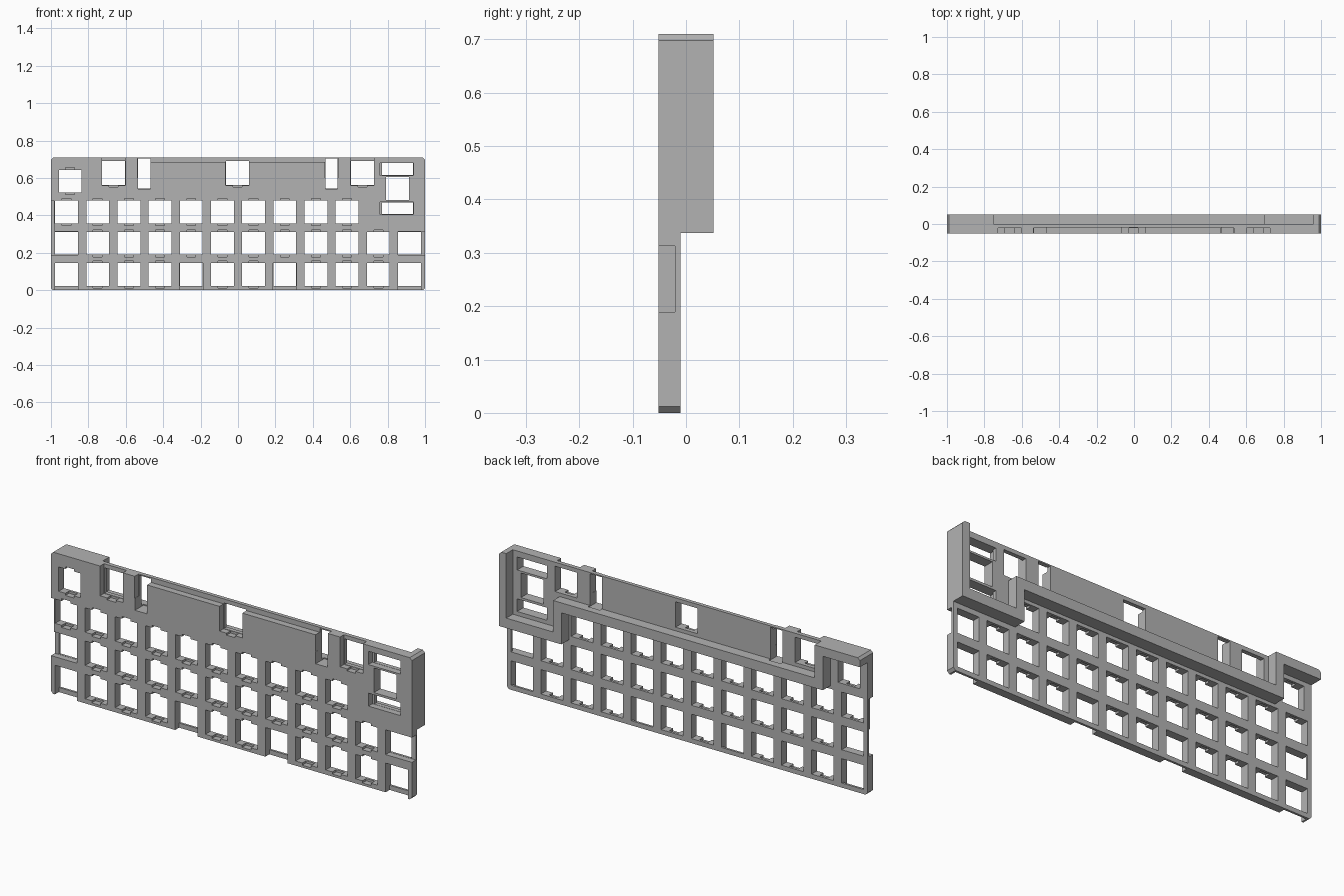
import bpy
import bmesh

if "Cube" in bpy.data.objects:
    bpy.data.objects.remove(bpy.data.objects["Cube"], do_unlink=True)

FRONT, BACK, FLOOR, RIM = -0.052, -0.01, 0.0, 0.052
LEDGE = -0.021      # depth reached by the front recesses
OUT = 0.1           # cutter overshoot
PITCH, HALF = 1 / 6, 0.061

grey = bpy.data.materials.new("plain grey")
grey.use_nodes = True
grey.diffuse_color = (0.45, 0.45, 0.45, 1)
grey.node_tree.nodes["Principled BSDF"].inputs["Base Color"].default_value = grey.diffuse_color


def finish(name, bm):
    bmesh.ops.recalc_face_normals(bm, faces=bm.faces)
    mesh = bpy.data.meshes.new(name)
    bm.to_mesh(mesh)
    bm.free()
    mesh.materials.append(grey)
    obj = bpy.data.objects.new(name, mesh)
    bpy.context.scene.collection.objects.link(obj)
    return obj


def extrude(bm, outline, y0, y1):
    """Extrude an (x, z) outline from y0 to y1."""
    face = bm.faces.new([bm.verts.new((x, y0, z)) for x, z in outline])
    moved = bmesh.ops.extrude_face_region(bm, geom=[face])["geom"]
    verts = [v for v in moved if isinstance(v, bmesh.types.BMVert)]
    bmesh.ops.translate(bm, verts=verts, vec=(0, y1 - y0, 0))


def slab(name, outline, y0, y1):
    bm = bmesh.new()
    extrude(bm, outline, y0, y1)
    return finish(name, bm)


def rect(x0, x1, z0, z1):
    return [(x0, z0), (x1, z0), (x1, z1), (x0, z1)]


def cutter(name, boxes):
    bm = bmesh.new()
    for x0, x1, z0, z1, y0, y1 in boxes:
        extrude(bm, rect(x0, x1, z0, z1), y0, y1)
    obj = finish(name, bm)
    obj.hide_render = True
    return obj


def combine(target, other, operation):
    mod = target.modifiers.new(other.name, "BOOLEAN")
    mod.operation, mod.solver, mod.object = operation, "EXACT", other
    bpy.context.view_layer.objects.active = target
    bpy.ops.object.modifier_apply(modifier=mod.name)
    bpy.data.objects.remove(other, do_unlink=True)


# Front plate with clipped corners
c, top = 0.012, 0.71
plate = slab("keyboard_plate", [
    (-1 + c, 0), (1 - c, 0), (1, c), (1, top - c), (1 - c, top),
    (-1 + c, top), (-1, top - c), (-1, c)], FRONT, BACK)

# Thicker floor of the rear compartment and the stepped wall around it
floor = slab("compartment_floor", [
    (0.98, 0.36), (0.98, top), (-0.77, top), (-0.77, 0.52),
    (0.68, 0.52), (0.68, 0.36)], -0.03, FLOOR)
wall = slab("compartment_wall", [
    (1, 0.337), (1, top - c), (1 - c, top), (0.96, top), (0.96, 0.387),
    (0.70, 0.387), (0.70, 0.545), (-0.75, 0.545), (-0.75, top),
    (-1 + c, top), (-1, top - c), (-1, 0.665), (-0.795, 0.665),
    (-0.795, 0.495), (0.655, 0.495), (0.655, 0.337)], -0.035, RIM)
combine(plate, floor, "UNION")
combine(plate, wall, "UNION")

holes, recesses, notches = [], [], []


def hole(x0, x1, z0, z1, y1=OUT):
    holes.append((x0, x1, z0, z1, -OUT, y1))


def recess(x0, x1, z0, z1):
    recesses.append((x0, x1, z0, z1, -OUT, LEDGE))


def clip(x, z):
    notches.append((x - 0.024, x + 0.024, z - 0.011, z + 0.011, -OUT, LEDGE - 0.001))


def key(x, z):
    hole(x - HALF, x + HALF, z - HALF, z + HALF)


# Key grid: three rows, the top one two columns shorter
for row, count in enumerate((12, 12, 10)):
    z = 0.084 + row * PITCH
    for col in range(count):
        x = (col - 5.5) * PITCH
        key(x, z)
        w = HALF + 0.001
        if row == 0 and col in (0, 4, 7, 11):      # open at the bottom edge
            recess(x - w, x + w, -OUT, z + w)
        elif row == 1 and col == 0:                # open at the side edges
            recess(-1 - OUT, x + w, z - w, z + w)
        elif row == 1 and col == 11:
            recess(x - w, 1 + OUT, z - w, z + w)
        else:
            clip(x, z + HALF)
            clip(x, z - HALF)
notches.append((-1 - OUT, -0.984, 0.19, 0.478, -OUT, LEDGE - 0.001))

# Corner key
key(-0.897, 0.583)
clip(-0.897, 0.583 + HALF)
clip(-0.897, 0.583 - HALF)

# Top row holes, open in front up to the top edge
for x in (-0.665, -0.003, 0.665):
    hole(x - HALF, x + HALF, 0.563, 0.69)
    recess(x - HALF - 0.002, x + HALF + 0.002, 0.561, top + OUT)
    clip(x, 0.562)

# Narrow slots reaching slightly into the wall
for x in (-0.502, 0.5):
    hole(x - 0.033, x + 0.033, 0.54, 0.704, 0.015)
    recess(x - 0.034, x + 0.034, 0.6, top + OUT)

# Lowered front lip between the slots
notches.append((-0.475, 0.475, 0.685, top + OUT, -OUT, LEDGE + 0.002))

# Large key at the right with a slot above and below
hole(0.79, 0.915, 0.482, 0.605)
for z0, z1 in ((0.615, 0.68), (0.407, 0.47)):
    hole(0.77, 0.936, z0, z1)
    recess(0.759, 0.937, z0 - 0.001, z1 + 0.001)

combine(plate, cutter("through_holes", holes), "DIFFERENCE")
combine(plate, cutter("front_recesses", recesses), "DIFFERENCE")
combine(plate, cutter("clip_notches", notches), "DIFFERENCE")
